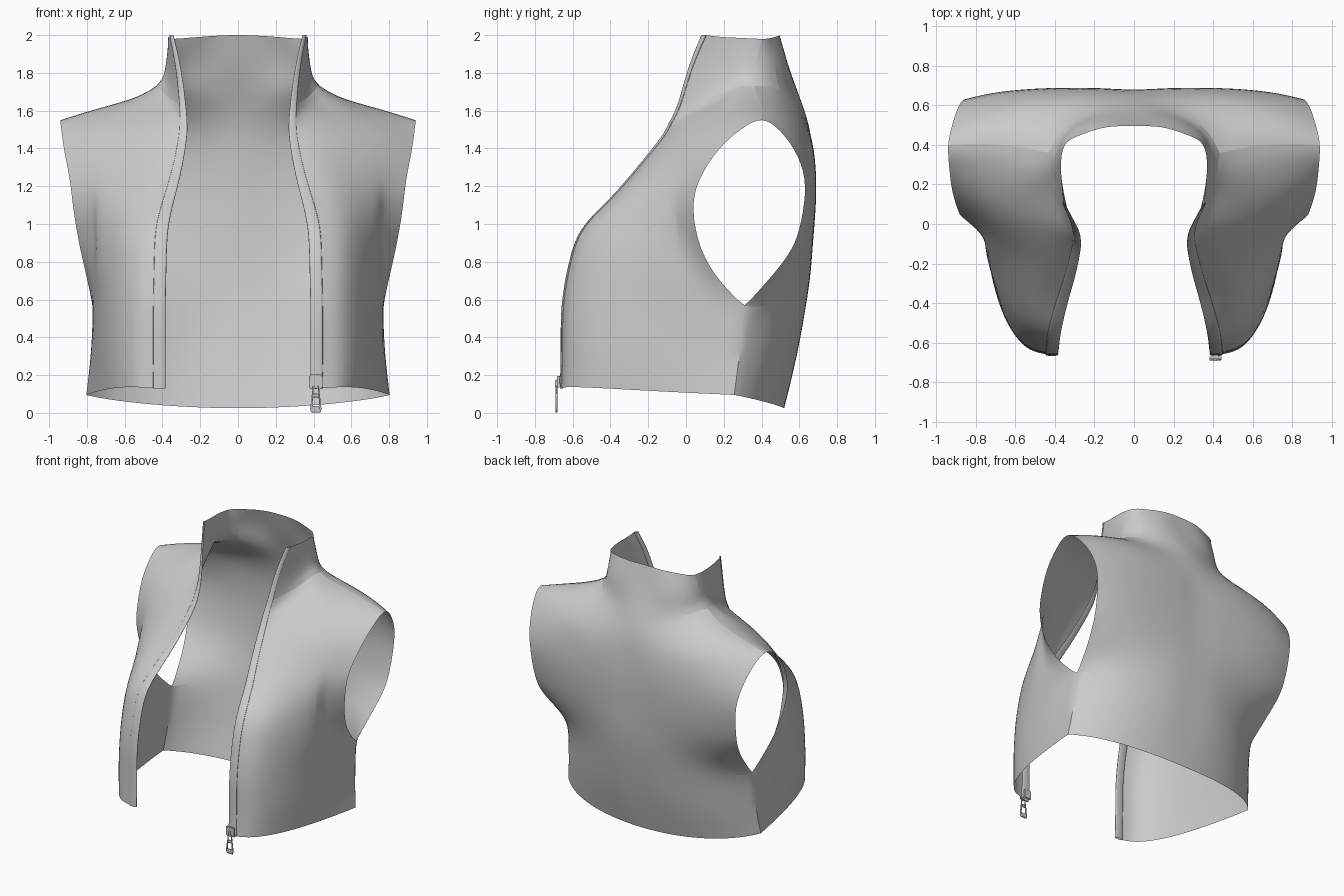
import bpy, bmesh, math
from mathutils import Vector as V

if "Cube" in bpy.data.objects:
    bpy.data.objects.remove(bpy.data.objects["Cube"])

grey = bpy.data.materials.new("light_grey_fabric")
grey.diffuse_color = (0.6, 0.6, 0.6, 1)
grey.use_nodes = True
grey.node_tree.nodes["Principled BSDF"].inputs["Base Color"].default_value = grey.diffuse_color
N = 6  # segments across each panel


def bezier(a, b, c, d):
    a, b, c, d = V(a), V(b), V(c), V(d)
    return [a * (1 - t) ** 3 + b * 3 * t * (1 - t) ** 2 + c * 3 * t * t * (1 - t) + d * t ** 3
            for t in (i / N for i in range(N + 1))]


def finish(ob, angle=40):
    ob.data.materials.clear()
    ob.data.materials.append(grey)
    bpy.ops.object.select_all(action='DESELECT')
    ob.select_set(True)
    bpy.context.view_layer.objects.active = ob
    bpy.ops.object.shade_smooth_by_angle(angle=math.radians(angle))


def smooth_object(name, patches, crease_test=None):
    """Mirrored patches of rows, subdivided so the surface passes through the points."""
    verts, index, faces = [], {}, []

    def vid(p):
        k = tuple(round(c, 4) + 0.0 for c in p)
        if k not in index:
            index[k] = len(verts)
            verts.append(V(k))
        return index[k]

    for rows in patches:
        for s in (1, -1):
            ids = [[vid((p[0] * s, p[1], p[2])) for p in r] for r in rows]
            for r0, r1 in zip(ids, ids[1:]):
                for j in range(len(r0) - 1):
                    f = [r0[j], r0[j + 1], r1[j + 1], r1[j]]
                    faces.append(f if s == 1 else f[::-1])
    me = bpy.data.meshes.new(name)
    me.from_pydata(verts, [], faces)
    ob = bpy.data.objects.new(name, me)
    bpy.context.collection.objects.link(ob)
    if crease_test:
        cr = me.attributes.new("crease_edge", 'FLOAT', 'EDGE')
        for e in me.edges:
            if all(crease_test(verts[i]) for i in e.vertices):
                cr.data[e.index].value = 0.7
    sub = ob.modifiers.new("smooth", 'SUBSURF')
    sub.levels = sub.render_levels = 2
    sub.boundary_smooth = 'PRESERVE_CORNERS'
    for _ in range(5):
        dg = bpy.context.evaluated_depsgraph_get()
        ev = ob.evaluated_get(dg).data
        moves = [verts[i] - ev.vertices[i].co for i in range(len(verts))]
        for v, m in zip(me.vertices, moves):
            v.co += m * 0.8
        me.update()
        bpy.context.view_layer.update()
    finish(ob)
    return ob


# Side seam and top of the armhole, shared by front and back
seam = [(.803, .255, .095), (.778, .285, .33), (.77, .31, .57)]
ridge = [(.57, .39, 1.66), (.76, .405, 1.605), (.94, .40, 1.55)]

# Front panel sections: front edge, two handles, side seam or armhole edge
front = [bezier(*r) for r in (
    ((.44, -.66, .13), (.64, -.66, .15), (.73, -.32, .12), seam[0]),
    ((.44, -.655, .34), (.66, -.65, .34), (.76, -.28, .34), seam[1]),
    ((.44, -.65, .57), (.65, -.64, .57), (.78, -.24, .57), seam[2]),
    ((.435, -.61, .80), (.67, -.59, .78), (.77, -.15, .72), (.797, .18, .70)),
    ((.425, -.54, .98), (.68, -.50, .96), (.75, -.08, .90), (.835, .08, .87)),
    ((.385, -.39, 1.14), (.63, -.37, 1.14), (.745, -.08, 1.08), (.87, .04, 1.07)),
    ((.34, -.25, 1.30), (.54, -.24, 1.30), (.74, -.04, 1.24), (.89, .07, 1.23)),
    ((.308, -.12, 1.46), (.48, -.08, 1.47), (.74, .06, 1.44), (.92, .17, 1.39)),
    ((.303, -.075, 1.54), (.45, .08, 1.60), (.68, .25, 1.60), (.935, .29, 1.50)))]
# Soft fold where the chest meets the flaring armhole edge
for row, d in ((3, .012), (4, .03), (5, .032), (6, .015)):
    front[row][5] += V((-d, -d * .6, 0))
# Neck line
neck_front = [(.306, -.03, 1.63), (.355, .09, 1.66), (.40, .22, 1.70), (.432, .36, 1.733)]
neck_back = [(.335, .50, 1.705), (.17, .57, 1.69), (0, .60, 1.68)]
front.append(neck_front + ridge)

# Back panel sections: side seam or armhole edge, two handles, centre back
back = [bezier(*r) for r in (
    (seam[0], (.64, .46, .055), (.30, .52, .025), (0, .52, .025)),
    (seam[1], (.64, .51, .31), (.30, .60, .30), (0, .585, .30)),
    (seam[2], (.66, .55, .57), (.30, .65, .57), (0, .635, .57)),
    ((.795, .45, .72), (.66, .60, .74), (.30, .67, .75), (0, .66, .75)),
    ((.825, .56, .87), (.63, .66, .89), (.30, .68, .90), (0, .67, .90)),
    ((.843, .61, 1.02), (.62, .69, 1.04), (.30, .69, 1.05), (0, .677, 1.05)),
    ((.86, .63, 1.20), (.62, .70, 1.20), (.30, .695, 1.20), (0, .68, 1.20)),
    ((.89, .59, 1.36), (.64, .67, 1.42), (.32, .69, 1.38), (0, .67, 1.37)),
    ((.92, .50, 1.49), (.68, .54, 1.61), (.35, .64, 1.56), (0, .65, 1.52)))]
back.append(ridge[::-1] + neck_front[3:] + neck_back)

# Stand-up collar
collar = [neck_front + neck_back,
          [(.325, .03, 1.82), (.35, .13, 1.83), (.372, .25, 1.84), (.381, .37, 1.84),
           (.315, .473, 1.84), (.17, .535, 1.84), (0, .54, 1.84)],
          [(.358, .105, 2), (.365, .19, 1.99), (.37, .29, 1.985), (.35, .40, 1.98),
           (.27, .45, 1.985), (.14, .49, 1.995), (0, .495, 2)]]


def side_seam(v):
    return v.z < .6 and .25 < v.y < .315 and abs(v.x) > .765


smooth_object("vest_shell", [front, back, collar], side_seam)

# Thin zip band following both front edges
edge = [V(r[0]) for r in front] + [V(collar[1][0]), V(collar[2][0])]
band = []
for p in edge:
    k = min(1, max(0, (p.z - 1.0) / 1.0))
    out = V((-.048 + .036 * k, -.02 * k, 0))       # across the band
    nrm = V((.005 * k, -.006 * (1 - k), 0))         # lifted off the cloth
    band.append([p - nrm, p + out - nrm, p + out + nrm, p + nrm, p - nrm])
smooth_object("zip_band", [[r[::-1] for r in band]])


def box(name, loc, size, bevel=.006):
    bm = bmesh.new()
    bmesh.ops.create_cube(bm, size=1)
    for v in bm.verts:
        v.co = V(loc) + V([v.co[i] * size[i] for i in range(3)])
    bmesh.ops.bevel(bm, geom=bm.edges[:], offset=bevel, segments=2, affect='EDGES')
    me = bpy.data.meshes.new(name)
    bm.to_mesh(me)
    bm.free()
    ob = bpy.data.objects.new(name, me)
    bpy.context.collection.objects.link(ob)
    finish(ob)


def wire(name, pts, radius):
    cu = bpy.data.curves.new(name, 'CURVE')
    cu.dimensions = '3D'
    cu.bevel_depth, cu.bevel_resolution = radius, 1
    sp = cu.splines.new('POLY')
    sp.points.add(len(pts) - 1)
    for q, p in zip(sp.points, pts):
        q.co = (*p, 1)
    sp.use_cyclic_u = True
    ob = bpy.data.objects.new(name, cu)
    bpy.context.collection.objects.link(ob)
    cu.materials.append(grey)


# Zip slider with its hanging pull
X = .412
box("slider_front_plate", (X, -.677, .165), (.074, .012, .075))
box("slider_back_plate", (X, -.645, .165), (.066, .012, .07))
box("slider_core", (X, -.662, .175), (.03, .03, .04))
box("slider_bridge", (X, -.686, .155), (.022, .014, .05))
wire("pull_link", [(X + a, -.686, z) for a, z in
                   ((-.014, .14), (.014, .14), (.018, .085), (-.018, .085))], .005)
wire("pull_tab_frame", [(X + a, -.686, z) for a, z in
                        ((-.017, .10), (.017, .10), (.025, .02), (.02, .006), (-.02, .006), (-.025, .02))], .006)
box("pull_tab_grip", (X, -.686, .022), (.044, .008, .03), .003)
